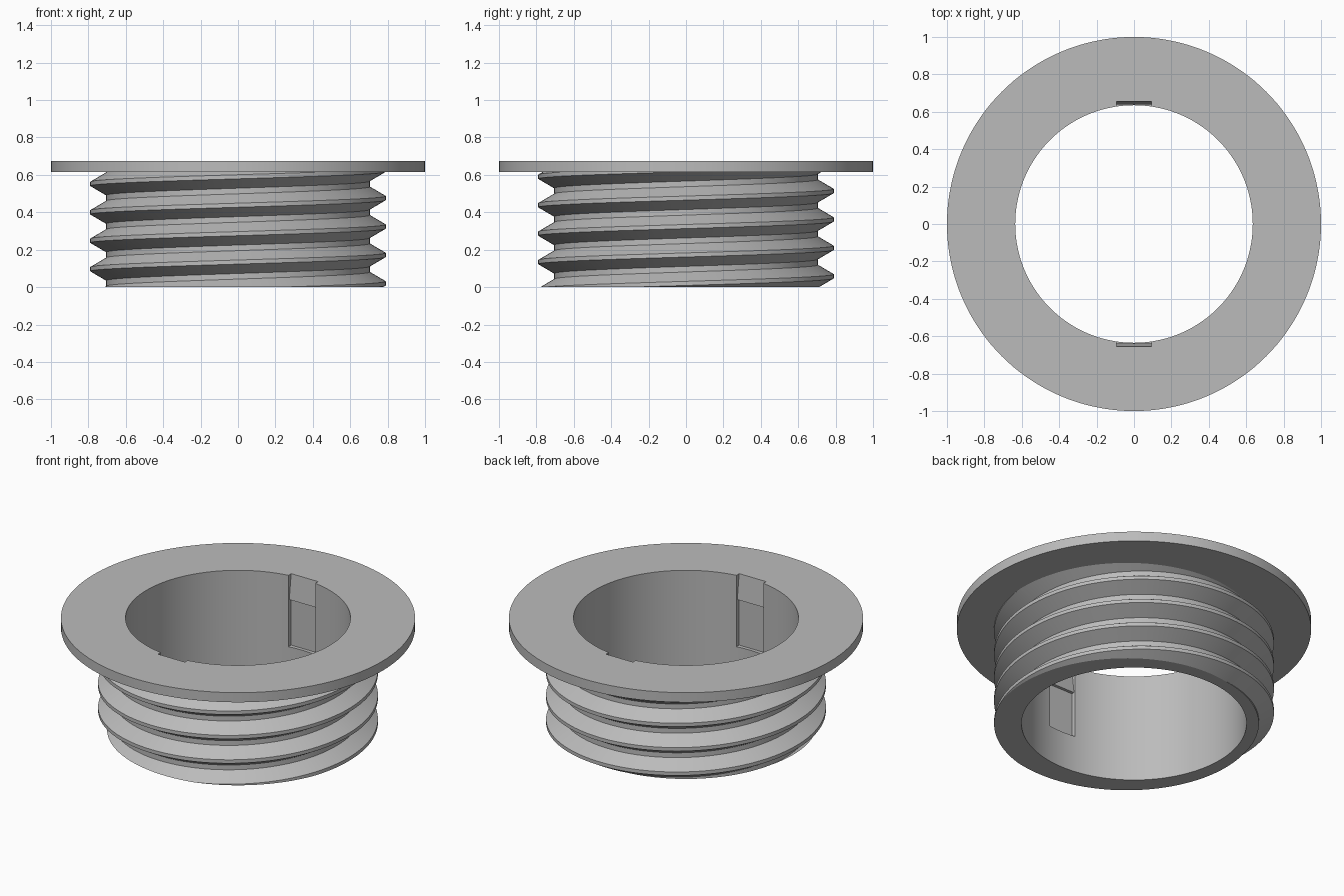
import bpy, bmesh
from math import pi, sin, cos
from mathutils import Vector

old = bpy.data.objects.get("Cube")
if old:
    bpy.data.objects.remove(old, do_unlink=True)

SEG = 144
TOP, FLANGE_Z = 0.675, 0.615
BORE, ROOT, CREST = 0.635, 0.705, 0.79
PITCH, CREST_Z = 0.152, 0.02      # thread pitch, crest height at +x

grey = bpy.data.materials.new("plain grey")
grey.use_nodes = True
colour = (0.5, 0.5, 0.5, 1)
grey.diffuse_color = colour
grey.node_tree.nodes["Principled BSDF"].inputs["Base Color"].default_value = colour


def to_object(name, bm):
    bmesh.ops.recalc_face_normals(bm, faces=bm.faces)
    mesh = bpy.data.meshes.new(name)
    bm.to_mesh(mesh)
    bm.free()
    mesh.materials.append(grey)
    ob = bpy.data.objects.new(name, mesh)
    bpy.context.collection.objects.link(ob)
    return ob


def disc(name, radius, z0, z1):
    bm = bmesh.new()
    bmesh.ops.create_cone(bm, cap_ends=True, segments=SEG, radius1=radius,
                          radius2=radius, depth=z1 - z0)
    bmesh.ops.translate(bm, verts=bm.verts, vec=(0, 0, (z0 + z1) / 2))
    return to_object(name, bm)


def threaded_plug(name):
    """Right-handed helical sheet, trimmed flat and capped at both ends."""
    bm = bmesh.new()
    profile = [(CREST, -0.011), (CREST, 0.011), (ROOT, 0.061), (ROOT, 0.091)]
    rows = []
    for i in range(8 * SEG + 1):
        a = 2 * pi * i / SEG
        z = CREST_Z + PITCH * (i / SEG - 2)
        rows.append([bm.verts.new((r * cos(a), r * sin(a), z + dz))
                     for r, dz in profile])
    for i in range(len(rows) - 1):
        strip = [rows[i], rows[i + 1]]
        if i + SEG + 1 < len(rows):     # join to the next turn above
            strip = [strip[0] + rows[i + SEG][:1],
                     strip[1] + rows[i + SEG + 1][:1]]
        a, b = strip
        for j in range(len(a) - 1):
            bm.faces.new((a[j], b[j], b[j + 1], a[j + 1]))
    for z, up in ((0, -1), (FLANGE_Z + 0.03, 1)):
        bmesh.ops.bisect_plane(bm, geom=bm.verts[:] + bm.edges[:] + bm.faces[:],
                               plane_co=(0, 0, z), plane_no=(0, 0, up),
                               clear_outer=True)
        rim = [e for e in bm.edges if e.is_boundary
               and all(abs(v.co.z - z) < 1e-4 for v in e.verts)]
        bmesh.ops.holes_fill(bm, edges=rim, sides=0)
    return to_object(name, bm)


def slot_cutter(name, side):
    """Latch slot: ramp at the top, undercut pocket below it."""
    bm = bmesh.new()
    outline = [(0.58, 0.23), (0.656, 0.23), (0.656, 0.52),
               (0.638, 0.52), (0.656, TOP), (0.656, 0.75), (0.58, 0.75)]
    face = bm.faces.new([bm.verts.new((-0.093, side * y, z)) for y, z in outline])
    new = bmesh.ops.extrude_face_region(bm, geom=[face])["geom"]
    bmesh.ops.translate(bm, vec=Vector((0.186, 0, 0)),
                        verts=[g for g in new if isinstance(g, bmesh.types.BMVert)])
    return to_object(name, bm)


def combine(target, tool, operation):
    mod = target.modifiers.new(tool.name, "BOOLEAN")
    mod.operation, mod.solver, mod.object = operation, "EXACT", tool
    bpy.ops.object.modifier_apply(modifier=mod.name)
    bpy.data.objects.remove(tool, do_unlink=True)


# Threaded collar with its flange, bore and two latch slots
collar = threaded_plug("threaded_collar")
bpy.ops.object.select_all(action="DESELECT")
bpy.context.view_layer.objects.active = collar
collar.select_set(True)
combine(collar, disc("flange", 1.0, FLANGE_Z, TOP), "UNION")
combine(collar, disc("bore", BORE, -0.2, 1.0), "DIFFERENCE")
for side, label in ((1, "back_slot"), (-1, "front_slot")):
    combine(collar, slot_cutter(label, side), "DIFFERENCE")
bpy.ops.object.shade_smooth_by_angle(angle=pi / 9)
